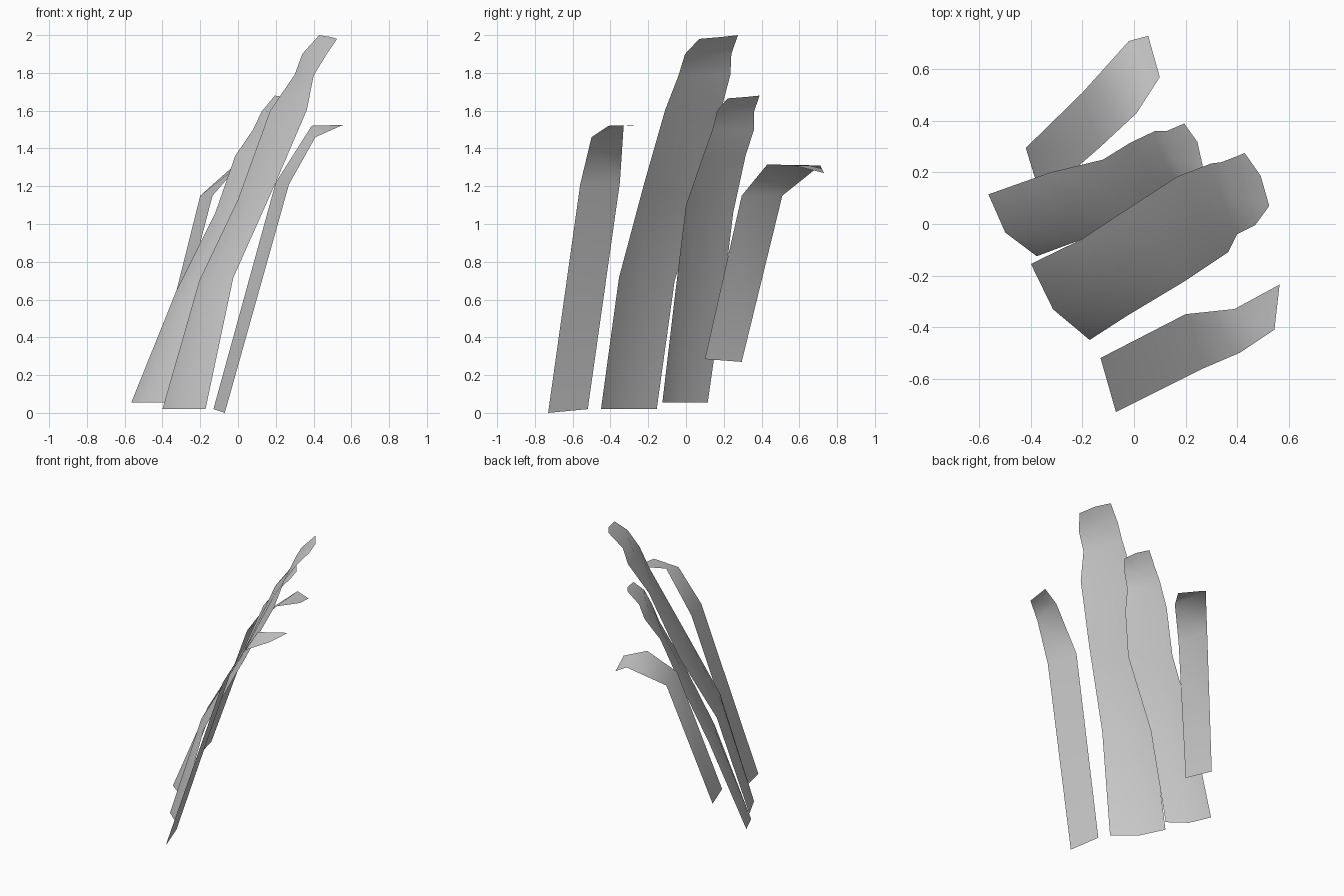
import bpy
import bmesh
from mathutils import Vector

# Remove the default cube
default_cube = bpy.data.objects.get("Cube")
if default_cube:
    bpy.data.objects.remove(default_cube, do_unlink=True)

# Single leaf colour
leaf_grey = bpy.data.materials.new("pale_grey")
leaf_grey.use_nodes = True
grey_value = (0.6, 0.6, 0.6, 1.0)
leaf_grey.diffuse_color = grey_value
shader = leaf_grey.node_tree.nodes["Principled BSDF"]
shader.inputs["Base Color"].default_value = grey_value
shader.inputs["Roughness"].default_value = 0.8

# Horizontal direction in which the broad blades bulge
BULGE = Vector((-0.71, -0.71, 0.0))


def make_blade(name, back_edge, front_edge, bows=None):
    """Loft a thin open sheet between two edge paths, with an optional bowed midrib."""
    bm = bmesh.new()
    rows = []
    for index, (back, front) in enumerate(zip(back_edge, front_edge)):
        back, front = Vector(back), Vector(front)
        points = [back, front]
        if bows:
            middle = (back + front) / 2 + BULGE * bows[index]
            points.insert(1, middle)
        rows.append([bm.verts.new(point) for point in points])
    for lower, upper in zip(rows, rows[1:]):
        for i in range(len(lower) - 1):
            bm.faces.new((lower[i], lower[i + 1], upper[i + 1], upper[i]))
    mesh = bpy.data.meshes.new(name)
    bm.to_mesh(mesh)
    bm.free()
    mesh.materials.append(leaf_grey)
    for polygon in mesh.polygons:
        polygon.use_smooth = True
    blade = bpy.data.objects.new(name, mesh)
    bpy.context.scene.collection.objects.link(blade)
    return blade


# Bulge of each row of a broad blade, from the base to the tip
broad_bows = [0.04, 0.03, 0.015, 0.01, 0.01, 0.02, -0.02]

# Tall broad blade
make_blade(
    "tall_broad_blade",
    back_edge=[(-.4, -.155, .02), (-.205, -.06, .7), (0, .075, 1.13), (.17, .185, 1.6),
               (.3, .235, 1.79), (.34, .24, 1.9), (.43, .275, 2)],
    front_edge=[(-.172, -.45, .02), (-.025, -.355, .715), (.2, -.22, 1.22), (.365, -.11, 1.605),
                (.4, -.04, 1.785), (.47, -.005, 1.9), (.525, .07, 1.98)],
    bows=broad_bows,
)

# Shorter broad blade behind it
make_blade(
    "short_broad_blade",
    back_edge=[(-.565, .115, .055), (-.325, .2, .65), (-.12, .25, 1.06), (-.015, .315, 1.36),
               (.08, .36, 1.5), (.125, .36, 1.595), (.195, .39, 1.68)],
    front_edge=[(-.377, -.125, .055), (-.19, -.055, .65), (.05, 0, 1.1), (.15, .09, 1.36),
                (.175, .14, 1.5), (.22, .165, 1.6), (.268, .22, 1.665)],
    bows=broad_bows,
)

# Narrow blade at the front, with its tip folded outward
make_blade(
    "front_narrow_blade",
    back_edge=[(-.13, -.52, .02), (.2, -.35, 1.22), (.39, -.33, 1.52), (.565, -.235, 1.525)],
    front_edge=[(-.07, -.73, 0), (.27, -.56, 1.21), (.41, -.5, 1.46), (.545, -.41, 1.52)],
)

# Narrow blade at the back, with its tip drooping
make_blade(
    "back_narrow_blade",
    back_edge=[(-.42, .295, .27), (-.2, .51, 1.15), (-.02, .71, 1.31), (.055, .73, 1.27)],
    front_edge=[(-.36, .1, .285), (-.135, .295, 1.15), (.01, .43, 1.315), (.1, .57, 1.31)],
)
